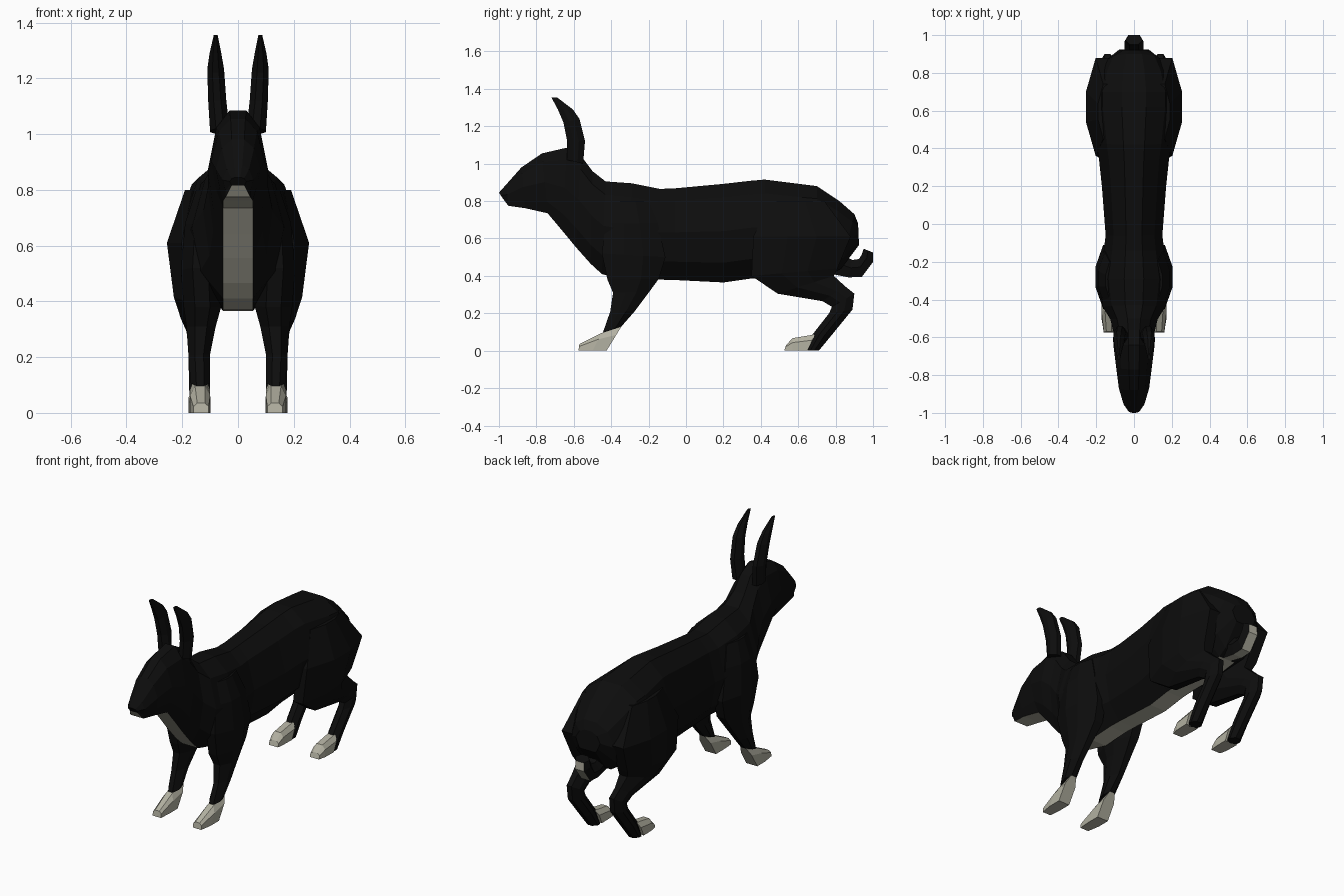
import bpy, bmesh

if "Cube" in bpy.data.objects:
    bpy.data.objects.remove(bpy.data.objects["Cube"], do_unlink=True)


def material(name, rgb):
    m = bpy.data.materials.new(name)
    m.use_nodes = True
    m.diffuse_color = (*rgb, 1)
    b = m.node_tree.nodes["Principled BSDF"]
    b.inputs["Base Color"].default_value = (*rgb, 1)
    b.inputs["Roughness"].default_value = 0.9
    return m


BLACK = material("black fur", (0.004, 0.004, 0.004))
CREAM = material("cream fur", (0.45, 0.44, 0.36))


def loft(name, rings, profile, mats, mirror=False, strip=None, strip_half=None):
    """Skin rings of (y, z) start, (y, z) end, x from, x to.
    Profile points are (across x, along start-end), both 0..1.
    strip = (column, first span, last span) takes the second material."""
    bm = bmesh.new()
    n = len(profile)
    loops = []
    for (ya, za), (yb, zb), x0, x1 in rings:
        loop = []
        for s, t in profile:
            x = x0 + (x1 - x0) * s
            if strip_half and t == 1:      # constant width underside
                x = min(strip_half, 0.8 * x1) * (1 if s > 0.5 else -1)
            loop.append(bm.verts.new((x, ya + (yb - ya) * t, za + (zb - za) * t)))
        loops.append(loop)
    for i in range(len(loops) - 1):
        for k in range(n):
            j = (k + 1) % n
            f = bm.faces.new((loops[i][k], loops[i][j], loops[i + 1][j], loops[i + 1][k]))
            if strip and k == strip[0] and strip[1] <= i <= strip[2]:
                f.material_index = 1
    bm.faces.new(loops[0])
    bm.faces.new(loops[-1])
    bmesh.ops.recalc_face_normals(bm, faces=bm.faces)
    me = bpy.data.meshes.new(name)
    bm.to_mesh(me)
    bm.free()
    for m in mats:
        me.materials.append(m)
    ob = bpy.data.objects.new(name, me)
    bpy.context.collection.objects.link(ob)
    if mirror:
        ob.modifiers.new("Mirror", 'MIRROR')
    return ob


# Cross-sections
TORSO = [(.64, 0), (.86, .14), (1, .48), (.91, .8), (.7, 1),
         (.3, 1), (.09, .8), (0, .48), (.14, .14), (.36, 0)]
LIMB = [(.3, 0), (.7, 0), (1, .35), (1, .65), (.7, 1), (.3, 1), (0, .65), (0, .35)]
FOOT = [(.25, 0), (.75, 0), (1, .35), (1, 1), (0, 1), (0, .35)]
TAIL = [(.25, 0), (.75, 0), (1, .45), (.8, 1), (.2, 1), (0, .45)]

# Head, neck and torso: top point, bottom point, half width
spine = [
    ((-1.0, .845), (-.98, .815), .03),
    ((-.96, .89), (-.95, .775), .055),
    ((-.88, .98), (-.86, .762), .08),
    ((-.77, 1.055), (-.74, .735), .095),
    ((-.64, 1.085), (-.66, .64), .108),
    ((-.56, 1.04), (-.59, .555), .108),
    ((-.50, .96), (-.51, .465), .125),
    ((-.43, .905), (-.45, .41), .165),
    ((-.29, .895), (-.30, .37), .185),
    ((-.14, .865), (-.14, .38), .16),
    ((-.06, .868), (-.06, .378), .15),
    ((.20, .892), (.20, .365), .17),
    ((.34, .908), (.34, .385), .185),
    ((.42, .915), (.44, .39), .20),
    ((.62, .89), (.62, .39), .23),
    ((.70, .88), (.70, .40), .23),
    ((.82, .80), (.78, .41), .195),
    ((.90, .73), (.83, .44), .15),
    ((.92, .68), (.925, .565), .08),
]
loft("body", [(a, b, -w, w) for a, b, w in spine], TORSO, [BLACK, CREAM],
     strip=(4, 0, 15), strip_half=.053)

# Ears
loft("ears", [
    ((-.635, 1.02), (-.55, 1.0), .03, .10),
    ((-.635, 1.12), (-.54, 1.12), .042, .107),
    ((-.655, 1.22), (-.57, 1.24), .05, .11),
    ((-.685, 1.29), (-.605, 1.29), .06, .102),
    ((-.72, 1.355), (-.69, 1.355), .073, .087),
], LIMB, [BLACK], mirror=True)

# Front legs with shoulders
loft("front_legs", [
    ((-.40, .80), (-.20, .80), .08, .15),
    ((-.43, .68), (-.15, .68), .07, .19),
    ((-.45, .52), (-.11, .50), .065, .205),
    ((-.42, .38), (-.145, .385), .06, .195),
    ((-.39, .31), (-.20, .31), .08, .185),
    ((-.405, .21), (-.275, .21), .10, .178),
    ((-.445, .095), (-.345, .13), .10, .17),
], LIMB, [BLACK], mirror=True)

# Hind legs with haunches
loft("hind_legs", [
    ((.45, .80), (.74, .80), .10, .19),
    ((.36, .61), (.88, .61), .08, .255),
    ((.35, .40), (.81, .44), .07, .23),
    ((.49, .305), (.79, .40), .075, .205),
    ((.73, .265), (.85, .345), .10, .185),
    ((.78, .235), (.90, .305), .10, .18),
    ((.765, .20), (.89, .22), .10, .178),
    ((.675, .085), (.78, .085), .10, .175),
    ((.64, 0), (.71, 0), .10, .172),
], LIMB, [BLACK], mirror=True)

# Paws
loft("front_paws", [
    ((-.57, .035), (-.575, 0), .105, .16),
    ((-.45, .095), (-.50, 0), .10, .172),
    ((-.345, .13), (-.425, 0), .10, .172),
], FOOT, [CREAM], mirror=True)
loft("hind_paws", [
    ((.535, .03), (.525, 0), .105, .165),
    ((.57, .067), (.57, 0), .10, .175),
    ((.69, .087), (.65, 0), .098, .177),
], FOOT, [CREAM], mirror=True)

# Upturned tail, pale on its outer curve
loft("tail", [
    ((.82, .52), (.78, .41), -.045, .045),
    ((.89, .485), (.87, .392), -.05, .05),
    ((.925, .49), (.94, .395), -.05, .05),
    ((.94, .515), (1.0, .475), -.05, .05),
    ((.95, .545), (1.0, .525), -.045, .045),
], TAIL, [BLACK, CREAM], strip=(3, 0, 3))
